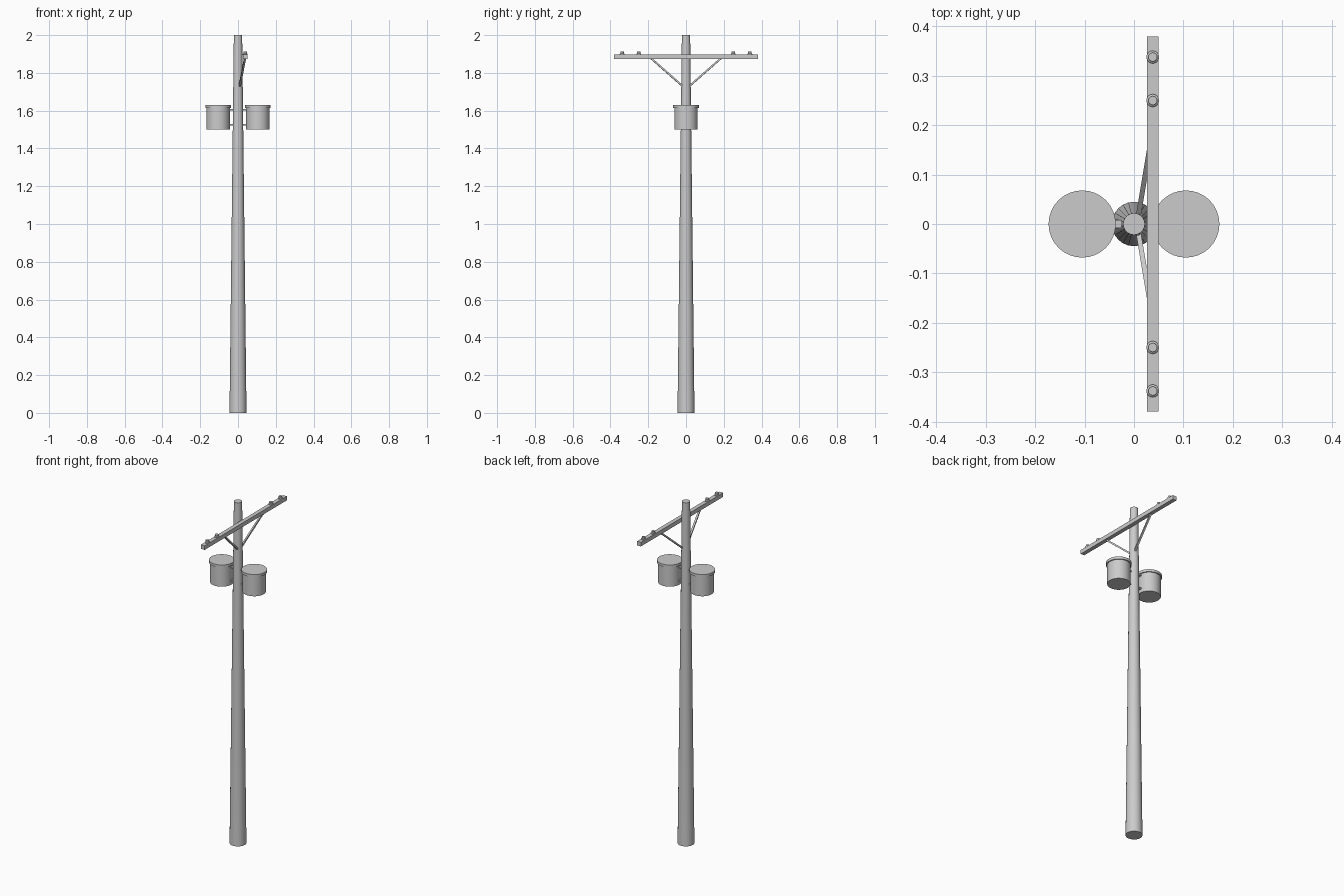
import bpy, bmesh, math
from mathutils import Vector

if "Cube" in bpy.data.objects:
    bpy.data.objects.remove(bpy.data.objects["Cube"])


def finish(name, bm, smooth=True):
    bmesh.ops.recalc_face_normals(bm, faces=bm.faces)
    me = bpy.data.meshes.new(name)
    bm.to_mesh(me)
    bm.free()
    ob = bpy.data.objects.new(name, me)
    bpy.context.collection.objects.link(ob)
    if smooth:
        bpy.ops.object.select_all(action='DESELECT')
        ob.select_set(True)
        bpy.context.view_layer.objects.active = ob
        bpy.ops.object.shade_smooth_by_angle(angle=math.radians(30))
    return ob


def lathe(name, profile, sides, loc=(0, 0, 0)):
    """Closed round solid from (radius, z) rings."""
    bm = bmesh.new()
    rings = []
    for r, z in profile:
        rings.append([bm.verts.new((loc[0] + r * math.cos(2 * math.pi * i / sides),
                                    loc[1] + r * math.sin(2 * math.pi * i / sides),
                                    loc[2] + z)) for i in range(sides)])
    for a, b in zip(rings, rings[1:]):
        for i in range(sides):
            j = (i + 1) % sides
            bm.faces.new((a[i], a[j], b[j], b[i]))
    bm.faces.new(rings[0][::-1])
    bm.faces.new(rings[-1])
    return finish(name, bm)


def beam(name, p, q, w, h):
    """Rectangular bar between two points."""
    p, q = Vector(p), Vector(q)
    d = (q - p).normalized()
    u = d.cross(Vector((0, 0, 1))).normalized()
    v = u.cross(d)
    bm = bmesh.new()
    ends = [[bm.verts.new(c + u * w * a + v * h * b)
             for a, b in ((-.5, -.5), (.5, -.5), (.5, .5), (-.5, .5))] for c in (p, q)]
    bm.faces.new(ends[0])
    bm.faces.new(ends[1])
    for i in range(4):
        j = (i + 1) % 4
        bm.faces.new((ends[0][i], ends[0][j], ends[1][j], ends[1][i]))
    return finish(name, bm, False)


# Tapered pole
lathe("pole", [(0.045, 0), (0.022, 2.0)], 24)

# Crossarm
beam("crossarm", (0.038, -0.38, 1.885), (0.038, 0.38, 1.885), 0.024, 0.024)

for side, s in (("left", -1), ("right", 1)):
    # Diagonal braces under the crossarm
    beam("brace_" + side, (0.009, s * 0.018, 1.73), (0.037, s * 0.185, 1.877), 0.01, 0.009)

    # Insulators
    for k, y in (("inner", 0.25), ("outer", 0.338)):
        lathe(f"insulator_{k}_{side}",
              [(0.013, 0), (0.013, 0.006), (0.009, 0.009), (0.009, 0.017)],
              16, (0.038, s * y, 1.895))

    # Transformer can with overhanging lid
    x = s * 0.105
    lathe("transformer_" + side, [(0.062, 1.5), (0.062, 1.62)], 32, (x, 0, 0))
    lathe("transformer_lid_" + side,
          [(0.068, 1.615), (0.068, 1.63)], 32, (x, 0, 0))

    # Mounting brackets to the pole
    for k, z in (("lower", 1.525), ("upper", 1.605)):
        beam(f"bracket_{k}_{side}", (s * 0.015, 0, z), (s * 0.055, 0, z), 0.016, 0.008)
